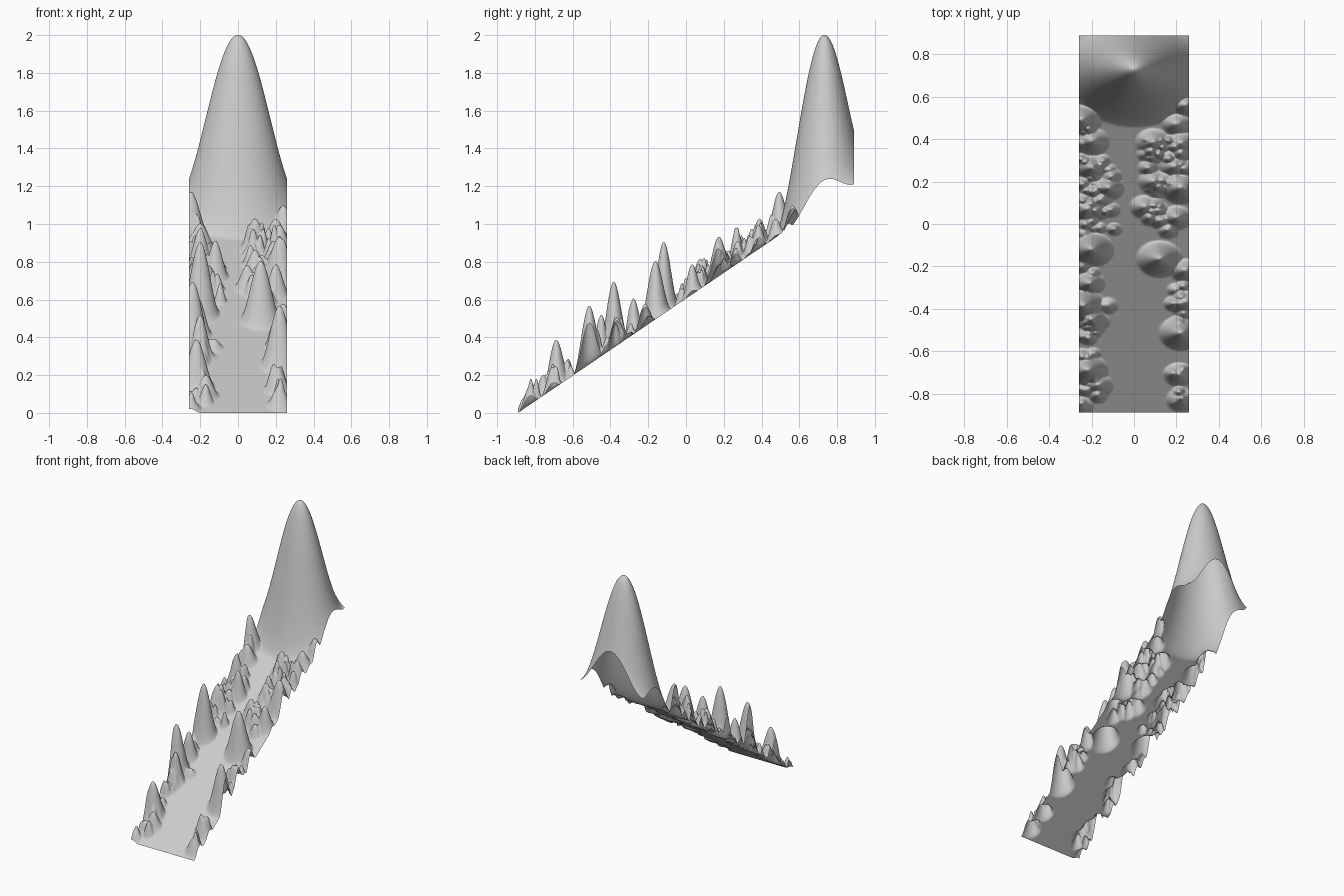
import bpy, bmesh, math, random

if "Cube" in bpy.data.objects:
    bpy.data.objects.remove(bpy.data.objects["Cube"])

W, L = 0.26, 0.89          # half width and half length of the strip
NX, NY = 104, 356          # grid resolution
SLOPE = 0.68               # rise of the valley floor
ASPECT = 1.28              # hills are wider in x than in y

# Main hills: x, y, height, y radius
hills = [
    (-.25, .49, .23, .08), (-.20, .39, .13, .07), (.24, .56, .11, .06),
    (.20, .47, .10, .06), (.09, .385, .16, .07), (.22, .38, .13, .06),
    (-.20, .265, .19, .06), (-.12, .17, .19, .06), (.19, .27, .12, .06),
    (.22, .17, .21, .08), (.09, .20, .12, .06), (-.22, .07, .16, .07),
    (.05, .08, .12, .06), (.20, .03, .16, .06), (-.20, -.12, .38, .085),
    (.12, -.165, .31, .09), (.24, -.22, .12, .06), (-.21, -.28, .19, .06),
    (-.24, -.385, .35, .085), (-.20, -.45, .22, .06), (.22, -.515, .31, .085),
    (.24, -.37, .15, .07), (-.22, -.69, .25, .08), (-.17, -.76, .11, .06),
    (.21, -.71, .12, .06), (.22, -.83, .10, .06), (-.25, -.86, .06, .05),
]

# Clusters of small hills: x range, y range, count
clusters = [
    (-.25, -.09, -.04, .30, 34), (.05, .25, -.04, .42, 40),
    (-.25, -.11, -.54, -.38, 22), (-.25, -.17, -.85, -.58, 16),
    (.18, .25, -.86, -.28, 20), (-.25, -.19, -.34, .52, 20),
]
rng = random.Random(7)
small = [(rng.uniform(x0, x1), rng.uniform(y0, y1), rng.uniform(.03, .11), rng.uniform(.025, .045))
         for x0, x1, y0, y1, n in clusters for _ in range(n)]


def bump(x, y, hill):
    """Cosine-shaped hill with an elliptical foot."""
    hx, hy, h, r = hill
    if abs(y - hy) >= r:
        return 0.0
    d = math.hypot((x - hx) / ASPECT, y - hy) / r
    return h * 0.5 * (1 + math.cos(math.pi * d)) if d < 1 else 0.0


def height(x, y):
    z = max(bump(x, y, h) for h in hills)
    z = max(z, max(bump(x, y, h) for h in small) + 0.5 * z)
    peak = bump(x, y, (0, .722, .902, .27))      # great summit at the back
    return SLOPE * (y + L) + max(z, peak)


# Open terrain sheet
bm = bmesh.new()
rows = []
for j in range(NY + 1):
    y = -L + 2 * L * j / NY
    row = []
    for i in range(NX + 1):
        x = -W + 2 * W * i / NX
        row.append(bm.verts.new((x, y, height(x, y))))
    rows.append(row)
for a, b in zip(rows, rows[1:]):
    for i in range(NX):
        bm.faces.new((a[i], a[i + 1], b[i + 1], b[i]))
for f in bm.faces:
    f.smooth = True
mesh = bpy.data.meshes.new("mountain_valley")
bm.to_mesh(mesh)
bm.free()
bpy.context.collection.objects.link(bpy.data.objects.new("mountain_valley", mesh))
